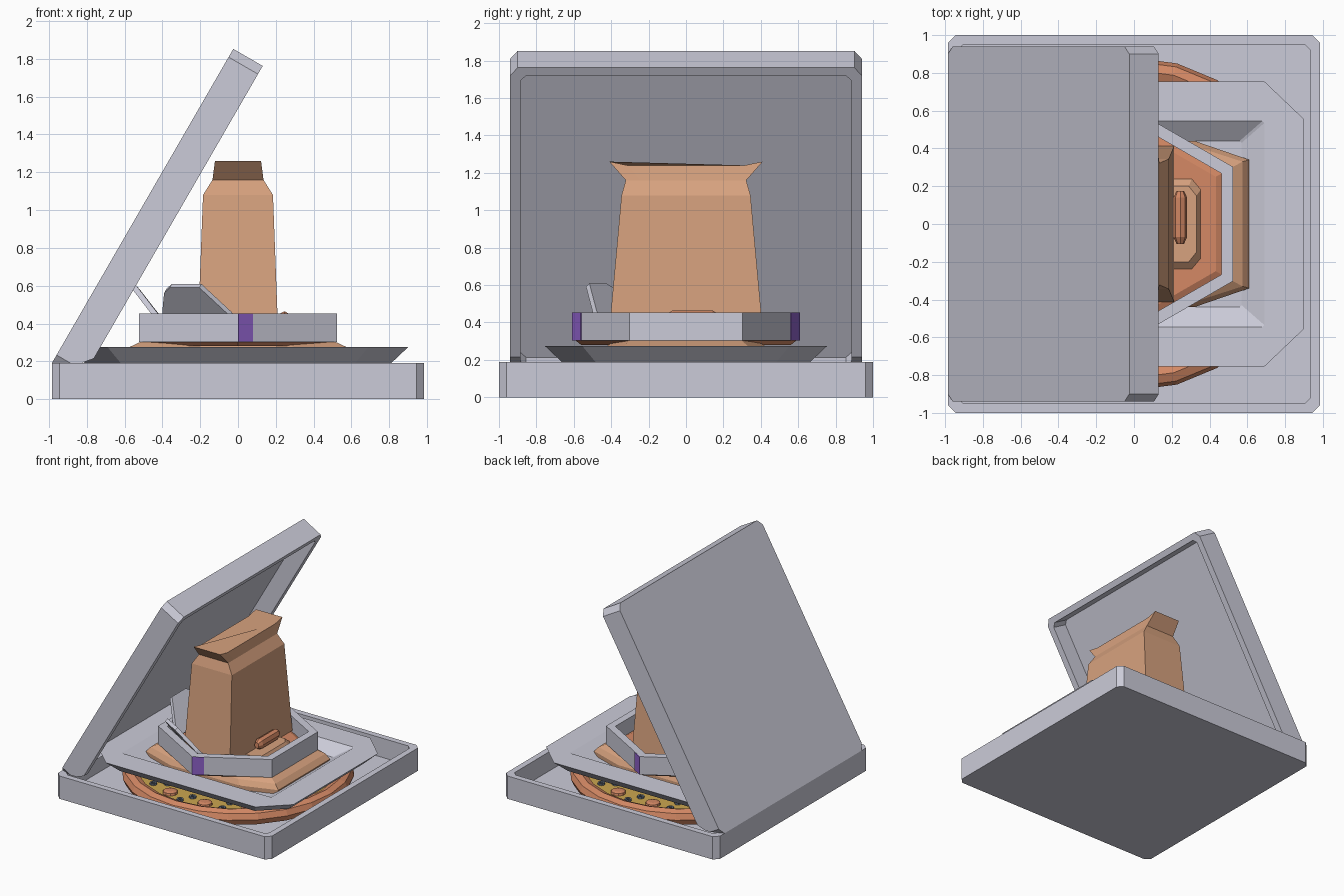
import bpy, bmesh, math
from mathutils import Vector, Matrix

if "Cube" in bpy.data.objects:
    bpy.data.objects.remove(bpy.data.objects["Cube"])


def mat(name, c):
    m = bpy.data.materials.new(name)
    m.diffuse_color = (*c, 1)
    m.use_nodes = True
    m.node_tree.nodes["Principled BSDF"].inputs["Base Color"].default_value = m.diffuse_color
    return m


GREY = mat("pale grey card", (0.60, 0.60, 0.69))
BROWN = mat("paper brown", (0.68, 0.36, 0.21))
ORANGE = mat("baked orange", (0.66, 0.25, 0.13))
CHEESE = mat("cheese ochre", (0.60, 0.38, 0.08))
PURPLE = mat("purple", (0.27, 0.12, 0.58))
SLATE = mat("slate topping", (0.15, 0.19, 0.25))


def finish(name, bm, m):
    bmesh.ops.recalc_face_normals(bm, faces=bm.faces)
    me = bpy.data.meshes.new(name)
    bm.to_mesh(me)
    bm.free()
    me.materials.append(m)
    ob = bpy.data.objects.new(name, me)
    bpy.context.collection.objects.link(ob)
    return ob


def loft_bm(rings, closed=False):
    bm = bmesh.new()
    vs = [[bm.verts.new(p) for p in r] for r in rings]
    n = len(rings[0])
    pairs = list(zip(vs, vs[1:])) + ([(vs[-1], vs[0])] if closed else [])
    for a, b in pairs:
        for i in range(n):
            j = (i + 1) % n
            bm.faces.new((a[i], a[j], b[j], b[i]))
    if not closed:
        bm.faces.new(vs[0])
        bm.faces.new(vs[-1])
    return bm


def loft(name, rings, m, closed=False):
    return finish(name, loft_bm(rings, closed), m)


def octa(hx, hy, cx, cy, z):
    """Rectangle outline with cut corners."""
    q = [(hx, -hy + cy), (hx, hy - cy), (hx - cx, hy), (-hx + cx, hy),
         (-hx, hy - cy), (-hx, -hy + cy), (-hx + cx, -hy), (hx - cx, -hy)]
    return [(x, y, z) for x, y in q]


def ngon(r, z, n=6, c=(0, 0), start=math.pi / 2):
    return [(c[0] + r * math.cos(start + 2 * math.pi * i / n),
             c[1] + r * math.sin(start + 2 * math.pi * i / n), z) for i in range(n)]


# Open box base
loft("box_base", [octa(.985, 1, .04, .04, 0), octa(.985, 1, .04, .04, .19),
                  octa(.935, .95, .03, .03, .19), octa(.935, .95, .03, .03, .03)], GREY)

# Box lid, a shallow tray leaning at 60 degrees, trimmed at the hinge
bm = loft_bm([octa(.96, .94, .05, .04, 0), octa(.96, .94, .05, .04, .18),
              octa(.91, .885, .03, .03, .18), octa(.91, .885, .03, .03, .04)])
bmesh.ops.recalc_face_normals(bm, faces=bm.faces)
for v in bm.verts:
    u, y, t = v.co.x + .96, v.co.y, v.co.z
    v.co = (-.985 + .5 * u + .866 * t, y, .19 + .866 * u - .5 * t)
for co, no in (((-.9, 0, .19), (0, 0, 1)), ((-.83, 0, .19), (-.35, 0, .94))):
    cut = bmesh.ops.bisect_plane(bm, geom=bm.verts[:] + bm.edges[:] + bm.faces[:], dist=1e-5,
                                 plane_co=co, plane_no=no, clear_inner=True)
    edges = [e for e in cut['geom_cut'] if isinstance(e, bmesh.types.BMEdge)]
    bmesh.ops.triangle_fill(bm, edges=edges, use_beauty=True)
finish("box_lid", bm, GREY)

# Pizza: crust, cheese and toppings
crust = []
for k in range(8):
    a = 2 * math.pi * k / 8
    crust.append(ngon(.815 + .065 * math.cos(a), .10 + .065 * math.sin(a), 24, start=0))
loft("pizza_crust", crust, ORANGE, closed=True)
loft("pizza_cheese", [ngon(.80, .035, 24, start=0), ngon(.80, .10, 24, start=0)], CHEESE)
for i in range(12):
    a = math.radians(30 * i + 12)
    c = (.64 * math.cos(a), .64 * math.sin(a))
    loft("pepperoni_slice", [ngon(.06, .095, 10, c), ngon(.055, .118, 10, c), ngon(.03, .125, 10, c)], ORANGE)
    for da, r in ((13, .68), (17, .58)):
        b = a + math.radians(da)
        c = (r * math.cos(b), r * math.sin(b))
        loft("olive_ring", [[*ngon(rr, z, 8, c)] for rr, z in
                            ((.028, .095), (.028, .115), (.014, .115), (.014, .095))], SLATE, closed=True)

# Serving tray with a rectangular well
loft("serving_tray", [octa(.81, .665, .19, .18, .19), octa(.90, .755, .21, .20, .275),
                      octa(.69, .545, .01, .01, .275), octa(.57, .44, .01, .01, .20)], GREY)

# Flared paper carton sitting in the well
loft("paper_carton", [octa(.60, .44, .28, .10, .20), octa(.61, .44, .29, .10, .235),
                      octa(.575, .42, .28, .09, .275), octa(.50, .38, .25, .09, .31)], BROWN)

# Hexagonal carton: floor, wall, food bed
loft("hex_floor", [ngon(.56, .28), ngon(.59, .303), ngon(.50, .34)], ORANGE)
loft("hex_wall", [ngon(.605, .303), ngon(.605, .453), ngon(.535, .453), ngon(.535, .303)], GREY, closed=True)
loft("food_bed", [octa(.36, .25, .05, .06, .33), octa(.33, .20, .04, .05, .375)], BROWN)

# Purple tabs on two wall faces
for s in (1, -1):
    p, d, n = Vector((0, s * .605, 0)), Vector((.866, -s * .5, 0)), Vector((.5, s * .866, 0))
    base = [p, p + d * .09, p + d * .09 + n * .005, p + n * .005]
    loft("purple_tab", [[q + Vector((0, 0, z)) for q in base] for z in (.304, .452)], PURPLE)

# Open flaps leaning outward from two wall faces
for ang in (180, 240):
    a = math.radians(ang)
    n, d = Vector((math.cos(a), math.sin(a), 0)), Vector((-math.sin(a), math.cos(a), 0))
    outline = [(-.24, .38, .38), (.24, .38, .38), (.21, .44, .45), (.09, .555, .60),
               (-.09, .555, .60), (-.14, .53, .57), (-.19, .46, .48)]
    up = Vector((0, 0, 1))
    off = (up - n) * .017
    loft("open_flap", [[d * w + n * o + up * z + off * s for w, o, z in outline] for s in (-.6, .6)], GREY)

# Food nugget leaning against the bag
nug = []
for y, r in ((-.105, .025), (-.07, .045), (.14, .045), (.175, .025)):
    nug.append([(.245 + .8 * r * math.cos(k * math.pi / 4), y, .42 + r * math.sin(k * math.pi / 4))
                for k in range(8)])
loft("nugget", nug, ORANGE)


# Paper bag with pinched neck and flared top corners
def bag_ring(hx, hy, z, zmid):
    m = hy * .76
    return [(hx, -hy, z), (hx, -m, zmid), (hx, m, zmid), (hx, hy, z),
            (-hx, hy, z), (-hx, m, zmid), (-hx, -m, zmid), (-hx, -hy, z)]


loft("paper_bag", [bag_ring(.213, .412, .34, .34), bag_ring(.185, .345, 1.08, 1.08),
                   bag_ring(.135, .322, 1.16, 1.16), bag_ring(.122, .41, 1.26, 1.24)], BROWN)
